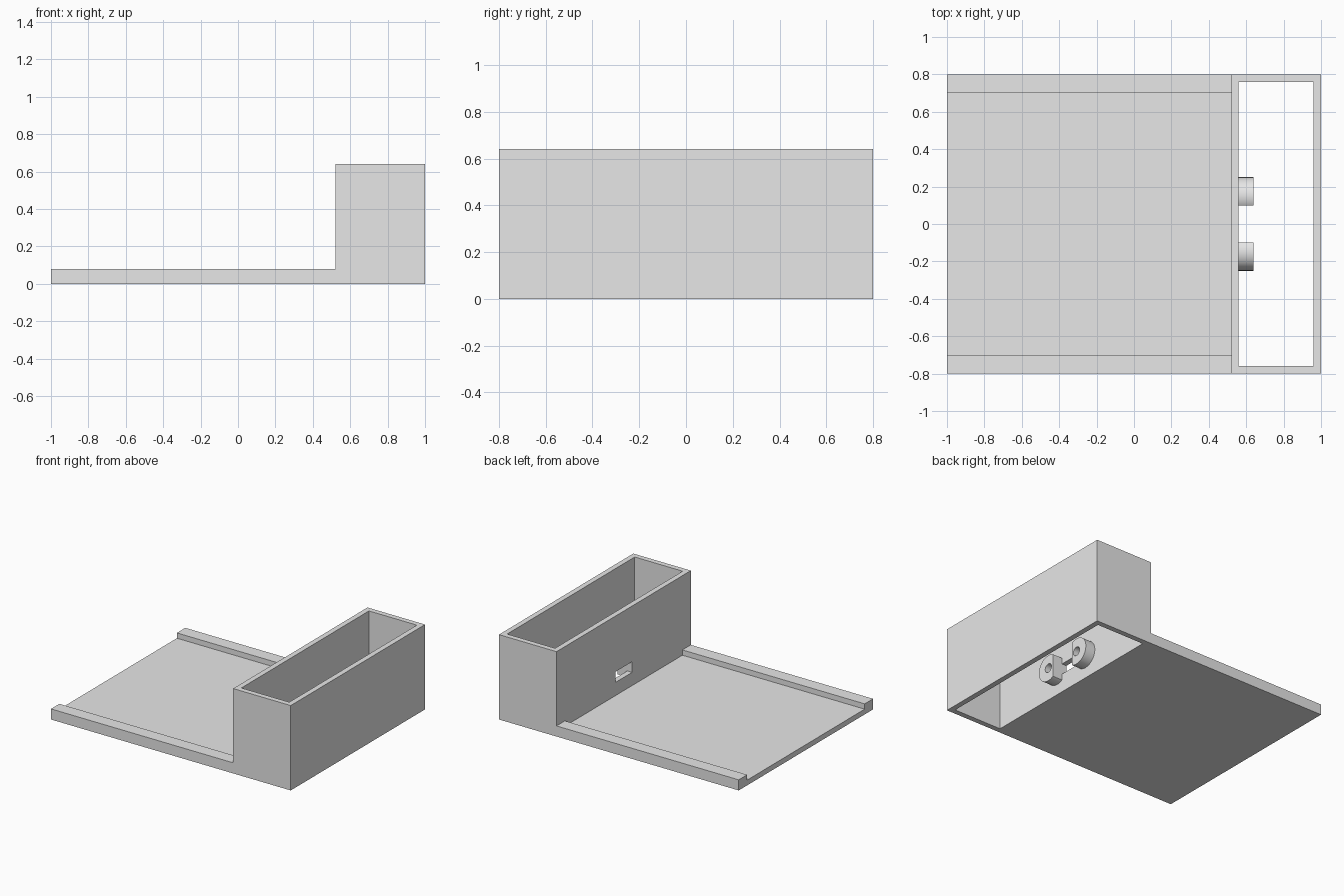
import bpy
import math

if "Cube" in bpy.data.objects:
    bpy.data.objects.remove(bpy.data.objects["Cube"], do_unlink=True)

grey = bpy.data.materials.new("plain grey")
grey.use_nodes = True
grey.diffuse_color = (0.8, 0.8, 0.8, 1)
grey.node_tree.nodes["Principled BSDF"].inputs["Base Color"].default_value = (0.8, 0.8, 0.8, 1)

WALL, HEIGHT, HALF = 0.04, 0.64, 0.8
BOX_X = 0.52           # outer face of the wall beside the tray
PORT_Z = 0.18          # centre height of the slot and lugs


def block(name, x, y, z):
    """Box spanning the given (low, high) ranges."""
    bpy.ops.mesh.primitive_cube_add(size=1, location=[sum(r) / 2 for r in (x, y, z)])
    ob = bpy.context.object
    ob.name = name
    ob.scale = [r[1] - r[0] for r in (x, y, z)]
    bpy.ops.object.transform_apply(location=True, rotation=True, scale=True)
    ob.data.materials.append(grey)
    return ob


def rod(name, radius, x, y, sides):
    """Cylinder along x at the port height."""
    bpy.ops.mesh.primitive_cylinder_add(vertices=sides, radius=radius, depth=x[1] - x[0],
                                        location=(sum(x) / 2, y, PORT_Z),
                                        rotation=(0, math.pi / 2, 0))
    ob = bpy.context.object
    ob.name = name
    bpy.ops.object.transform_apply(location=True, rotation=True, scale=True)
    ob.data.materials.append(grey)
    return ob


def combine(target, other, operation):
    """Apply a boolean and drop the second object."""
    mod = target.modifiers.new("combine", 'BOOLEAN')
    mod.operation = operation
    mod.solver = 'EXACT'
    mod.object = other
    bpy.context.view_layer.objects.active = target
    bpy.ops.object.modifier_apply(modifier=mod.name)
    bpy.data.objects.remove(other, do_unlink=True)


# Tray with a raised rail along each side, joined to the tall box
body = block("tray_and_box", (-1, 1), (-HALF, HALF), (0, HEIGHT))
combine(body, block("rail_level", (-2, BOX_X), (-1, 1), (0.08, 1)), 'DIFFERENCE')
combine(body, block("tray_channel", (-2, BOX_X), (-0.7, 0.7), (WALL, 1)), 'DIFFERENCE')

# Open shaft through the box and the slot in its wall
inner = BOX_X + WALL
combine(body, block("shaft", (inner, 1 - WALL), (-HALF + WALL, HALF - WALL), (-1, 1)), 'DIFFERENCE')
combine(body, block("slot", (0.4, 0.7), (-0.1, 0.1), (PORT_Z - 0.04, PORT_Z + 0.04)), 'DIFFERENCE')

# Pair of screw lugs beside the slot, flat on their facing sides
for side, label in ((1, "left"), (-1, "right")):
    lug = rod(label + "_screw_lug", 0.1, (inner, inner + 0.08), side * 0.15, 64)
    combine(lug, block("flat", (0.4, 0.8), (-0.1, 0.1), (0, 0.5)), 'DIFFERENCE')
    combine(lug, rod("screw_hole", 0.033, (inner - 0.02, 0.8), side * 0.15, 32), 'DIFFERENCE')
    bpy.ops.object.select_all(action='DESELECT')
    lug.select_set(True)
    bpy.context.view_layer.objects.active = lug
    bpy.ops.object.shade_smooth_by_angle(angle=math.radians(30))
